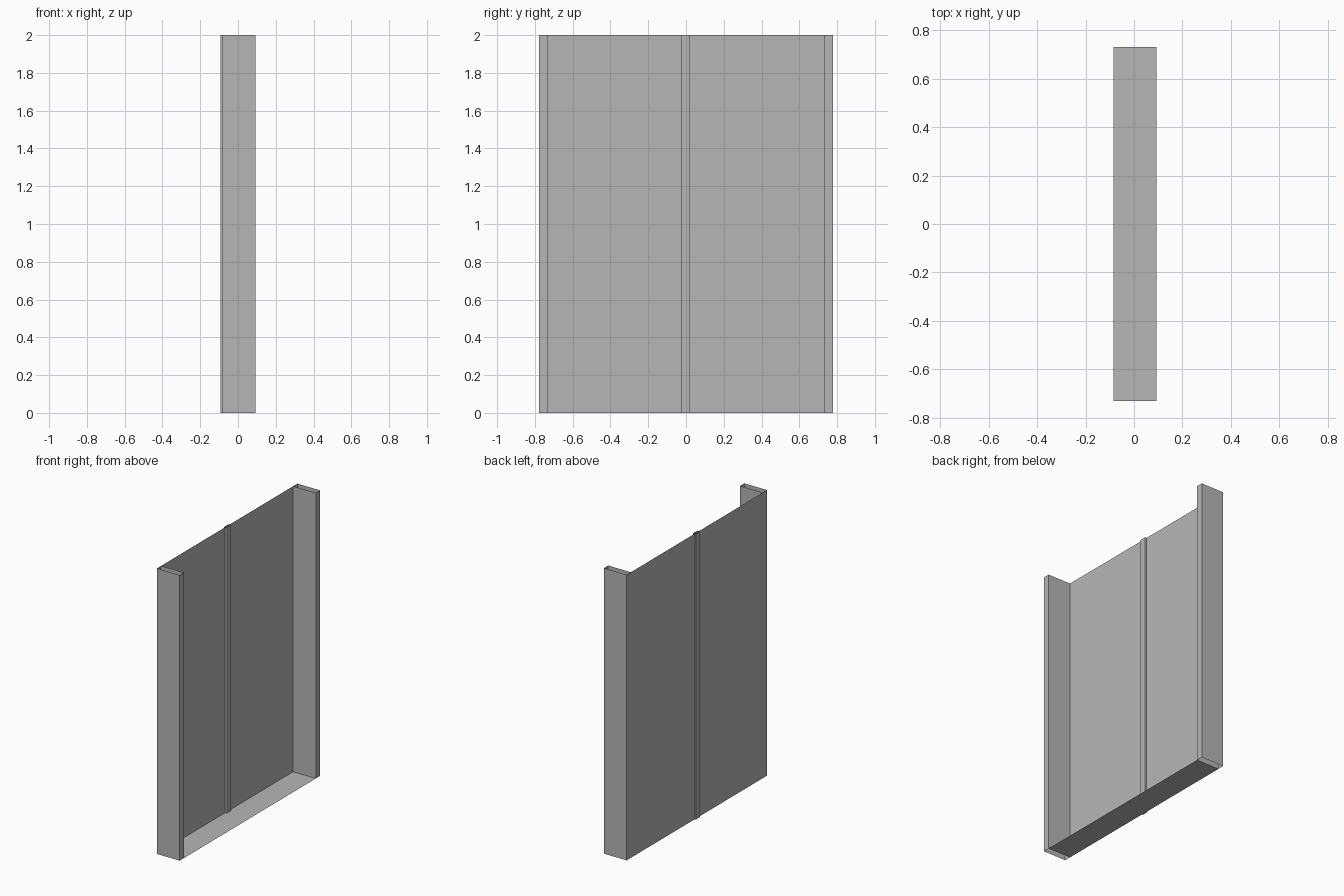
import bpy

cube = bpy.data.objects.get("Cube")
if cube:
    bpy.data.objects.remove(cube, do_unlink=True)

# One plain grey for every part
GREY = (0.47, 0.47, 0.47, 1.0)
grey = bpy.data.materials.new("grey metal")
grey.use_nodes = True
grey.diffuse_color = GREY
grey.node_tree.nodes["Principled BSDF"].inputs["Base Color"].default_value = GREY

BACK, FRONT = -0.084, 0.092     # depth range of the frame in x
INNER, OUTER = 0.73, 0.777      # jamb faces in y
HEIGHT = 2.0


def make_object(name, verts, faces):
    mesh = bpy.data.meshes.new(name)
    mesh.from_pydata(verts, [], faces)
    mesh.materials.append(grey)
    obj = bpy.data.objects.new(name, mesh)
    bpy.context.collection.objects.link(obj)
    return obj


def extrude_outline(name, points, closed):
    """Raise an outline of (x, y) points into thin walls, open at both ends."""
    n = len(points)
    verts = [(x, y, z) for z in (0, HEIGHT) for x, y in points]
    faces = [(i, (i + 1) % n, (i + 1) % n + n, i + n)
             for i in range(n if closed else n - 1)]
    return make_object(name, verts, faces)


def rectangle(x0, x1, y0, y1):
    return [(x0, y0), (x1, y0), (x1, y1), (x0, y1)]


# Hollow side jambs and the two thin door leaves
extrude_outline("front_jamb", rectangle(BACK, FRONT, -OUTER, -INNER), True)
extrude_outline("back_jamb", rectangle(BACK, FRONT, INNER, OUTER), True)
extrude_outline("front_door_leaf", [(BACK, -INNER), (BACK, 0)], False)
extrude_outline("back_door_leaf", [(BACK, 0), (BACK, INNER)], False)

# Hollow strip over the seam, standing out on both sides of the leaves
extrude_outline("meeting_strip", rectangle(-0.092, -0.071, -0.023, 0.022), True)

# Threshold between the jambs
make_object("threshold",
            [(x, y, 0) for x, y in rectangle(BACK, FRONT, -INNER, INNER)],
            [(0, 1, 2, 3)])
